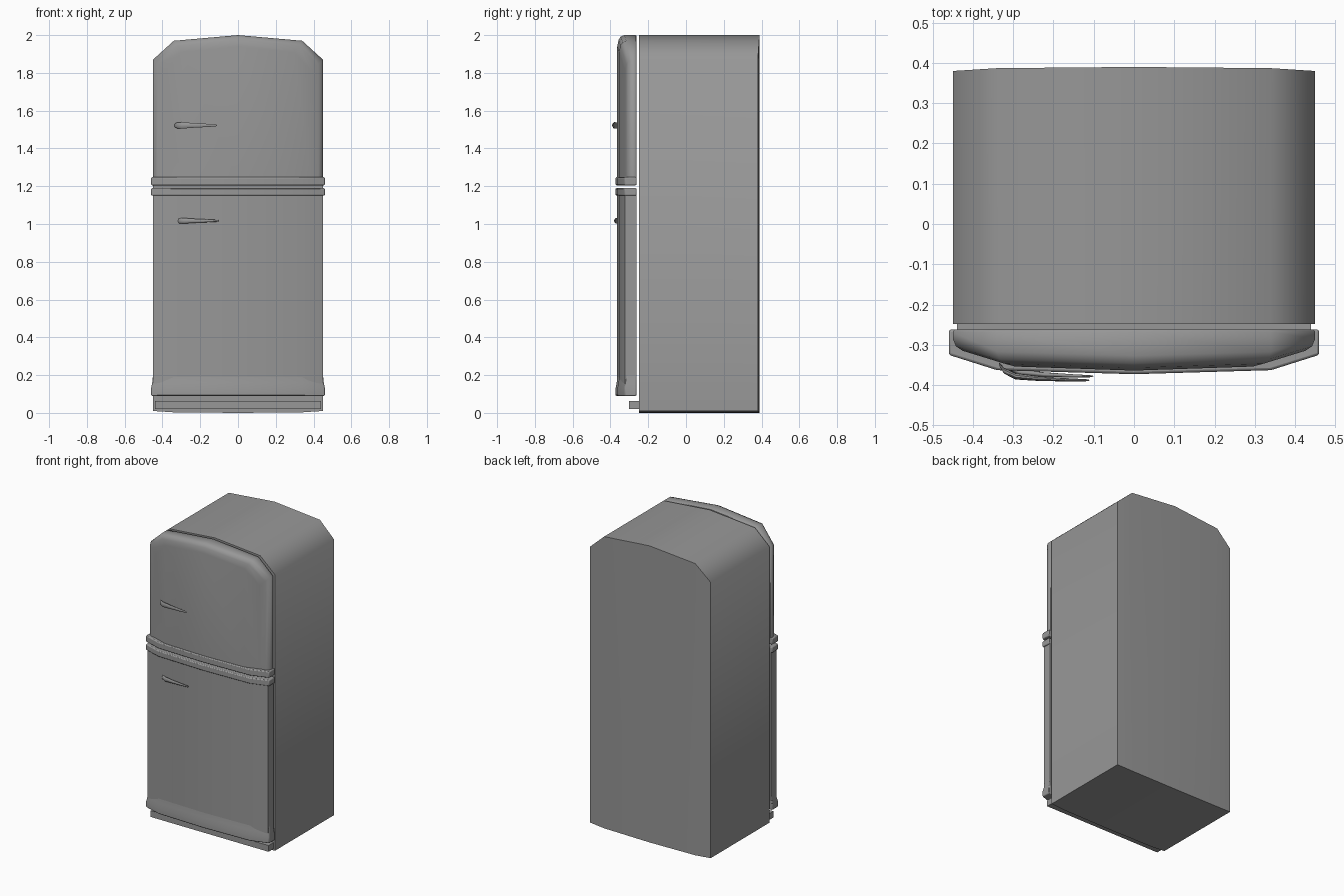
import bpy, bmesh, math

cube = bpy.data.objects.get("Cube")
if cube:
    bpy.data.objects.remove(cube, do_unlink=True)

GREY = (0.31, 0.31, 0.31, 1)
grey = bpy.data.materials.new("enamel_grey")
grey.use_nodes = True
grey.diffuse_color = GREY
grey.node_tree.nodes["Principled BSDF"].inputs["Base Color"].default_value = GREY

XS = (-0.45, -0.34, 0, 0.34, 0.45)
ARCH = (1.87, 1.97, 2.0, 1.97, 1.87)


def finish(name, bm, bevel=0, angle=55):
    bmesh.ops.recalc_face_normals(bm, faces=bm.faces)
    mesh = bpy.data.meshes.new(name)
    bm.to_mesh(mesh)
    bm.free()
    mesh.materials.append(grey)
    ob = bpy.data.objects.new(name, mesh)
    bpy.context.scene.collection.objects.link(ob)
    if bevel:
        mod = ob.modifiers.new("soft_edges", "BEVEL")
        mod.width, mod.segments = bevel, 2
        mod.limit_method = "ANGLE"
        mod.angle_limit = math.radians(50)
    bpy.ops.object.select_all(action="DESELECT")
    ob.select_set(True)
    bpy.context.view_layer.objects.active = ob
    bpy.ops.object.shade_smooth_by_angle(angle=math.radians(angle))
    return ob


def bridge(bm, rings):
    for a, b in zip(rings, rings[1:]):
        n = len(a)
        for i in range(n):
            j = (i + 1) % n
            bm.faces.new((a[i], a[j], b[j], b[i]))


def panel(name, tops, bottoms, rings):
    """Loft an upright outline through (inset, depths across the width) rings."""
    bm = bmesh.new()
    loops = []
    for inset, depths in rings:
        s = 1 - inset / 0.45
        top = [bm.verts.new((x * s, y, z - inset)) for x, y, z in zip(XS, depths, tops)]
        low = [bm.verts.new((x * s, y, z)) for x, y, z in zip(XS, depths, bottoms)]
        loops.append(top + low[::-1])
    bridge(bm, loops)
    for ring in (loops[0], loops[-1]):
        for i in range(4):
            bm.faces.new((ring[i], ring[i + 1], ring[8 - i], ring[9 - i]))
    return finish(name, bm)


def band(name, levels):
    """Bowed trim strip: levels are (height, outward offset)."""
    bm = bmesh.new()
    loops = []
    for z, out in levels:
        plan = ((-0.45 - out, -0.262), (-0.45 - out, -0.315 - out),
                (-0.34, -0.353 - out), (0, -0.363 - out), (0.34, -0.353 - out),
                (0.45 + out, -0.315 - out), (0.45 + out, -0.262))
        loops.append([bm.verts.new((x, y, z)) for x, y in plan])
    bridge(bm, loops)
    bm.faces.new(loops[0])
    bm.faces.new(loops[-1])
    return finish(name, bm, 0.006, 40)


def handle(name, x, y, z, thick):
    """Tapered lever with its thick end rooted in the door."""
    bm = bmesh.new()
    path = ((0, 0.025, 0.009), (0.012, 0.008, 0.016), (0.04, -0.006, 0.018),
            (0.10, -0.012, 0.013), (0.17, -0.015, 0.009), (0.215, -0.016, 0.006),
            (0.225, -0.016, 0.002))
    loops = []
    for dx, dy, r in path:
        ring = []
        for k in range(10):
            a = math.tau * k / 10
            ring.append(bm.verts.new((x + dx, y + dy + 0.45 * r * math.cos(a),
                                      z + thick * r * math.sin(a))))
        loops.append(ring)
    bridge(bm, loops)
    bm.faces.new(loops[0])
    bm.faces.new(loops[-1])
    return finish(name, bm)


# Cabinet with arched roof and slightly bowed back
panel("cabinet", ARCH, (0.01, 0.003, 0, 0.003, 0.01),
      [(0, [-0.248] * 5), (0, (0.38, 0.387, 0.39, 0.387, 0.38))])

# Doors with bowed, softened fronts
FRONT = (-0.32, -0.352, -0.362, -0.352, -0.32)
door_rings = [(0.004, [-0.262] * 5), (0, [-0.268] * 5),
              (0, [y + 0.035 for y in FRONT]),
              (0.008, [y + 0.016 for y in FRONT]),
              (0.025, [y + 0.005 for y in FRONT]),
              (0.06, [y - 0.002 for y in FRONT])]
panel("upper_door", ARCH, [1.22] * 5, door_rings)
panel("lower_door", [1.175] * 5, [0.10] * 5,
      [(0, depths) for inset, depths in door_rings])

# Trim bands at the door split and flared lip at the foot
band("upper_door_band", [(1.205, 0.01), (1.248, 0.01)])
band("lower_door_band", [(1.15, 0.01), (1.19, 0.01)])
band("lower_door_lip", [(0.09, 0.01), (0.13, 0.01), (0.16, 0.004), (0.22, -0.002)])

# Handles
handle("upper_handle", -0.335, -0.372, 1.522, 1.0)
handle("lower_handle", -0.325, -0.362, 1.017, 0.85)

# Kick plate under the lower door
bm = bmesh.new()
bmesh.ops.create_cube(bm, size=1)
for v in bm.verts:
    v.co = (v.co.x * 0.88, v.co.y * 0.06 - 0.273, v.co.z * 0.042 + 0.042)
finish("kick_plate", bm)
